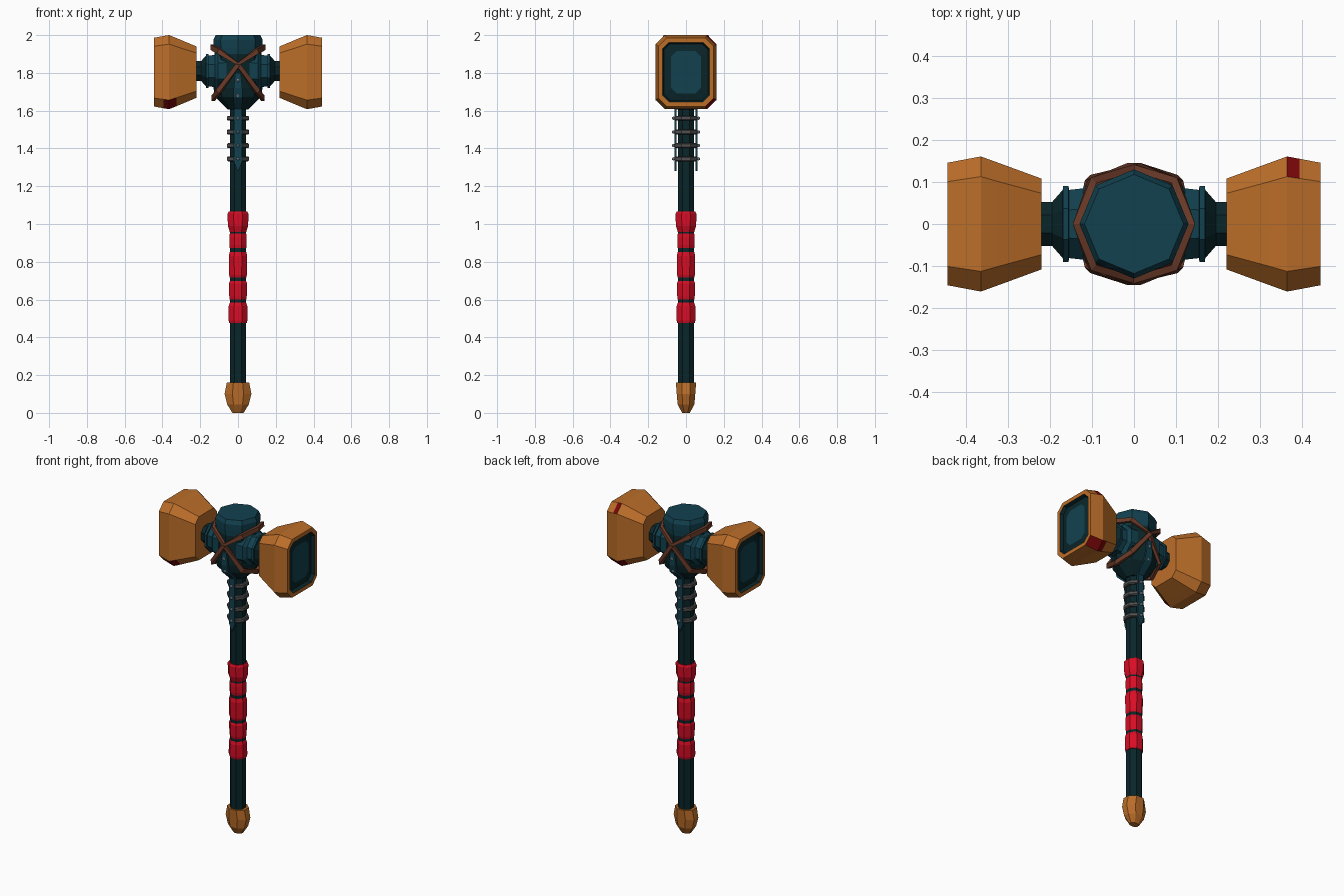
import bpy, bmesh, math
from mathutils import Vector

if "Cube" in bpy.data.objects:
    bpy.data.objects.remove(bpy.data.objects["Cube"])


def material(name, r, g, b):
    m = bpy.data.materials.new(name)
    m.diffuse_color = (r, g, b, 1)
    m.use_nodes = True
    m.node_tree.nodes["Principled BSDF"].inputs["Base Color"].default_value = m.diffuse_color
    return m


BRONZE = material("bronze", 0.50, 0.155, 0.022)
TEAL = material("teal steel", 0.006, 0.053, 0.078)
DARK = material("dark teal", 0.003, 0.019, 0.023)
LEATHER = material("brown leather", 0.145, 0.042, 0.021)
IRON = material("grey iron", 0.085, 0.08, 0.08)
RIVET = material("pale rivet", 0.35, 0.42, 0.47)
RED = material("red cloth", 0.68, 0.004, 0.018)
STAIN = material("dark red stain", 0.2, 0.002, 0.003)


def loft(name, rings, mats, rule=None, closed=False):
    """Skin a list of equal-length rings; rule(band, side) gives the material index."""
    bm = bmesh.new()
    vs = [[bm.verts.new(p) for p in ring] for ring in rings]
    n, count = len(rings[0]), len(rings)
    for i in range(count if closed else count - 1):
        a, b = vs[i], vs[(i + 1) % count]
        for j in range(n):
            k = (j + 1) % n
            f = bm.faces.new((a[j], a[k], b[k], b[j]))
            f.material_index = rule(i, j) if rule else 0
    if not closed:
        bm.faces.new(vs[0]).material_index = rule(0, -1) if rule else 0
        bm.faces.new(vs[-1]).material_index = rule(count - 1, -1) if rule else 0
    bmesh.ops.recalc_face_normals(bm, faces=bm.faces)
    me = bpy.data.meshes.new(name)
    bm.to_mesh(me)
    bm.free()
    for m in mats:
        me.materials.append(m)
    ob = bpy.data.objects.new(name, me)
    bpy.context.collection.objects.link(ob)
    return ob


def ring_z(rx, ry, z, n=8, turn=0.5):
    return [(rx * math.cos(math.tau * (i + turn) / n),
             ry * math.sin(math.tau * (i + turn) / n), z) for i in range(n)]


def ring_x(x, r, n=8, cz=1.81):
    return [(x, r * math.cos(math.tau * (i + .5) / n),
             cz + r * math.sin(math.tau * (i + .5) / n)) for i in range(n)]


def chamfered(x, hy, hz, c, cz=1.804):
    """Rectangle with cut corners; side 1 upper +y, 3 upper -y, 5 lower -y, 7 lower +y."""
    pts = [(hy, -hz + c), (hy, hz - c), (hy - c, hz), (-hy + c, hz),
           (-hy, hz - c), (-hy, -hz + c), (-hy + c, -hz), (hy - c, -hz)]
    return [(x, y, cz + z) for y, z in pts]


def strap(name, path, widths, thick, mat, closed=False):
    """Flat band along a path, lying against the vertical axis."""
    path = [Vector(p) for p in path]
    n, rings = len(path), []
    for i, p in enumerate(path):
        a = path[(i - 1) % n] if closed or i else p
        b = path[(i + 1) % n] if closed or i < n - 1 else p
        t = (b - a).normalized()
        out = Vector((p.x, p.y, 0))
        out = (out - t * out.dot(t)).normalized()
        s = t.cross(out) * widths[i] / 2
        o = out * thick / 2
        rings.append([p + s + o, p - s + o, p - s - o, p + s - o])
    return loft(name, rings, [mat], closed=closed)


# Handle shaft
loft("handle", [ring_z(.047, .047, .13), ring_z(.047, .047, 1.64)], [DARK])

# Pommel, wider than deep
loft("pommel", [ring_z(rx, ry, z) for rx, ry, z in
                [(.032, .022, 0), (.062, .048, .045), (.077, .053, .10), (.064, .058, .16)]],
     [BRONZE])

# Wrapped grip with uneven swellings
grip = [(.475, .050), (.49, .054), (.565, .053), (.59, .045), (.615, .050), (.685, .052),
        (.705, .044), (.73, .051), (.83, .053), (.86, .045), (.89, .050), (.93, .050),
        (.955, .046), (.99, .058), (1.055, .060), (1.065, .053)]
loft("grip", [ring_z(r, r, z) for z, r in grip], [RED])

# Iron bands below the head
for i, z in enumerate((1.345, 1.415, 1.487, 1.56)):
    loft(f"iron_band_{i + 1}", [ring_z(r, r, z + dz) for r, dz in
                                ((.058, -.013), (.063, -.008), (.063, .008), (.058, .013))], [IRON])

# Octagonal hub of the head
hub = [(.053, 1.605), (.12, 1.672), (.13, 1.72), (.124, 1.90), (.128, 1.935), (.13, 1.975), (.118, 2.0)]
loft("hub", [ring_z(r, r, z, turn=0) for r, z in hub], [DARK, TEAL],
     lambda i, j: int(i >= 3))

# Langets and rivets, front and back
for s, side in ((-1, "front"), (1, "back")):
    strap(f"{side}_langet",
          [(0, s * .055, 1.28), (0, s * .055, 1.325), (0, s * .056, 1.61),
           (0, s * .12, 1.672), (0, s * .132, 1.72), (0, s * .13, 1.80)],
          [.004, .04, .04, .05, .045, .03], .012, TEAL)
    for k, (y, z) in enumerate(((.066, 1.345), (.066, 1.415), (.066, 1.487), (.066, 1.56),
                                (.127, 1.68), (.137, 1.76))):
        bpy.ops.mesh.primitive_uv_sphere_add(segments=6, ring_count=4, radius=.009,
                                             location=(0, s * y, z))
        rivet = bpy.context.object
        rivet.name = f"{side}_rivet_{k + 1}"
        rivet.data.materials.append(RIVET)

for s, side in ((-1, "left"), (1, "right")):
    # Arm between hub and hammer head
    arm = [(.06, .115), (.105, .112), (.122, .092), (.155, .088), (.156, .098), (.169, .098),
           (.17, .088), (.195, .057), (.235, .057)]
    loft(f"{side}_arm", [ring_x(s * x, r) for x, r in arm], [DARK, TEAL],
         lambda i, j: int(i < 6))

    # Leather strap looping over and under the arm
    loop = [(0, -.137, 1.845), (.1, -.1, 1.915), (.137, 0, 1.935), (.1, .1, 1.915),
            (0, .137, 1.845), (.104, .104, 1.70), (.132, 0, 1.665), (.104, -.104, 1.70)]
    strap(f"{side}_strap", [(s * x, y, z) for x, y, z in loop], [.028] * 8, .018,
          LEATHER, closed=True)

    # Hammer head: flared block, bevelled rim, sunken striking plate
    head = [(.22, .108, .136, .035), (.325, .1465, .180, .045), (.365, .161, .196, .048),
            (.395, .1555, .191, .047), (.445, .146, .182, .045), (.445, .124, .158, .035),
            (.425, .116, .150, .032), (.432, .08, .112, .03)]

    def head_colour(i, j, s=s):
        if i >= 6:
            return 2 if i == 7 else 1
        if i == 5:
            return 1
        if s > 0 and ((j == 7 and 1 <= i <= 3) or (j == 1 and i == 2)):
            return 3
        if s < 0 and j == 5 and i in (1, 2):
            return 3
        return 0

    loft(f"{side}_hammer_head", [chamfered(s * x, a, b, c) for x, a, b, c in head],
         [BRONZE, DARK, TEAL, STAIN], head_colour)
